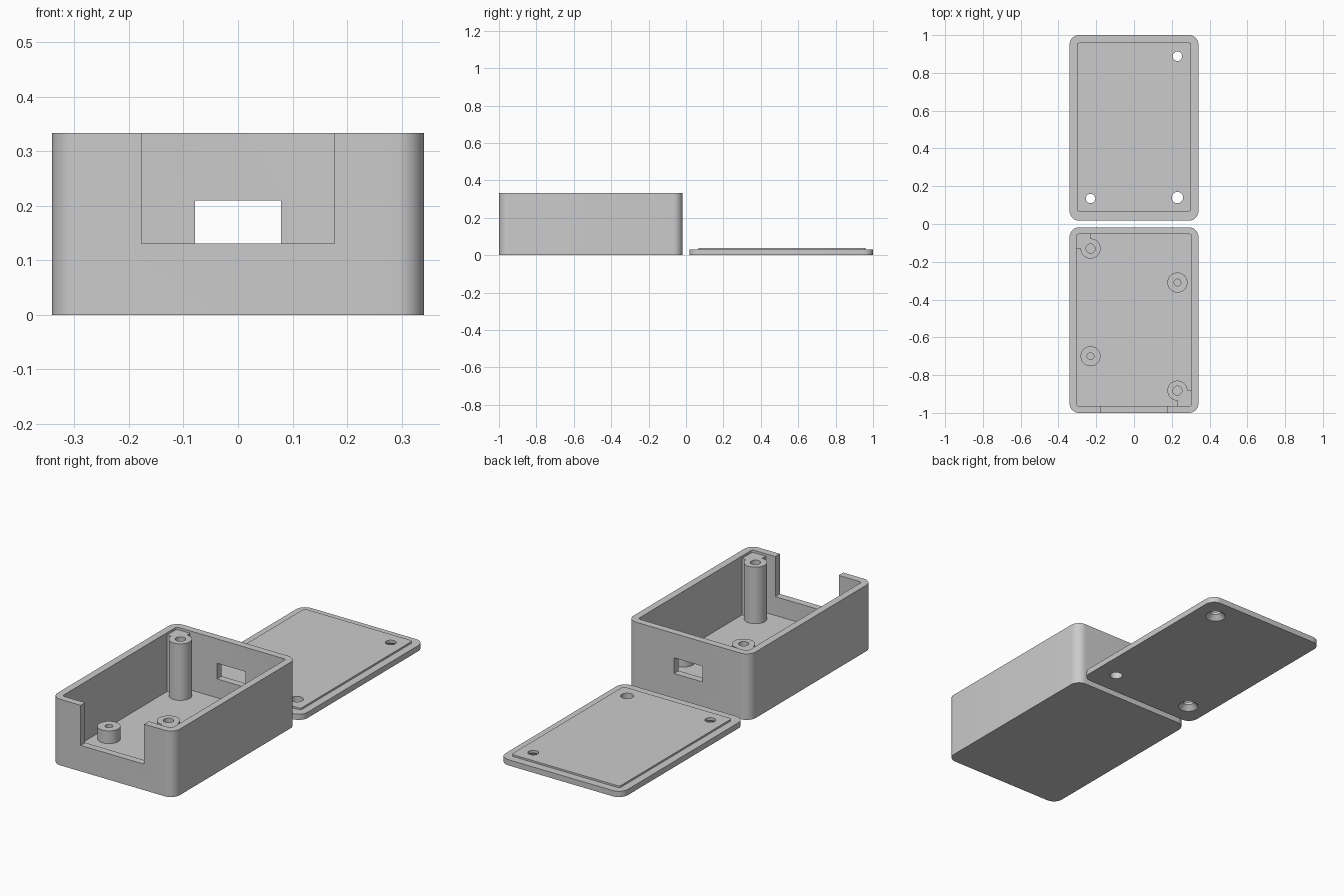
import bpy
import bmesh
from math import pi, cos, sin, radians
from mathutils import Matrix

cube = bpy.data.objects.get("Cube")
if cube:
    bpy.data.objects.remove(cube, do_unlink=True)

# One plain material
GREY = (0.6, 0.6, 0.6, 1)
grey = bpy.data.materials.new("grey plastic")
grey.use_nodes = True
grey.diffuse_color = GREY
grey.node_tree.nodes["Principled BSDF"].inputs["Base Color"].default_value = GREY

HX, WALL, HEIGHT, FLOOR = 0.341, 0.036, 0.333, 0.036
POST_TOP, POST_R = 0.321, 0.053
PLATE, LIP_TOP = 0.029, 0.038


def make(name, bm):
    bmesh.ops.recalc_face_normals(bm, faces=bm.faces)
    mesh = bpy.data.meshes.new(name)
    bm.to_mesh(mesh)
    bm.free()
    mesh.materials.append(grey)
    ob = bpy.data.objects.new(name, mesh)
    bpy.context.collection.objects.link(ob)
    return ob


def slab(name, x0, x1, y0, y1, z0, z1, radius=0.0, steps=10):
    """Upright block with rounded vertical corners."""
    bm = bmesh.new()
    corners = [(x1, y1, -1, -1), (x0, y1, 1, -1), (x0, y0, 1, 1), (x1, y0, -1, 1)]
    ring = []
    for i, (x, y, sx, sy) in enumerate(corners):
        count = steps + 1 if radius else 1
        for k in range(count):
            a = (i + k / steps) * pi / 2
            ring.append(bm.verts.new((x + radius * (sx + cos(a)) if radius else x,
                                      y + radius * (sy + sin(a)) if radius else y, z0)))
    face = bm.faces.new(ring)
    top = bmesh.ops.extrude_face_region(bm, geom=[face])["geom"]
    bmesh.ops.translate(bm, vec=(0, 0, z1 - z0),
                        verts=[v for v in top if isinstance(v, bmesh.types.BMVert)])
    return make(name, bm)


def cone(name, x, y, z0, z1, r0, r1=None):
    bm = bmesh.new()
    bmesh.ops.create_cone(bm, cap_ends=True, segments=48, radius1=r0,
                          radius2=r0 if r1 is None else r1, depth=z1 - z0,
                          matrix=Matrix.Translation((x, y, (z0 + z1) / 2)))
    return make(name, bm)


def combine(ob, other, operation="DIFFERENCE"):
    mod = ob.modifiers.new("combine", "BOOLEAN")
    mod.operation, mod.object, mod.solver = operation, other, "EXACT"
    bpy.context.view_layer.objects.active = ob
    bpy.ops.object.modifier_apply(modifier=mod.name)
    bpy.data.objects.remove(other, do_unlink=True)


def smooth(ob):
    bpy.ops.object.select_all(action="DESELECT")
    ob.select_set(True)
    bpy.context.view_layer.objects.active = ob
    bpy.ops.object.shade_smooth_by_angle(angle=radians(30))


# Open box with front cut-out and rear window
IN = HX - WALL
Y0, Y1 = -1.0, -0.018
box = slab("box", -HX, HX, Y0, Y1, 0, HEIGHT, 0.05)
combine(box, slab("cavity", -IN, IN, Y0 + WALL, Y1 - WALL, FLOOR, 0.5, 0.012, 4))
combine(box, slab("front_slot", -0.177, 0.177, -1.1, Y0 + WALL + 0.01, 0.131, 0.5))
combine(box, slab("rear_window", -0.079, 0.079, Y1 - WALL - 0.01, 0.1, 0.131, 0.21))
smooth(box)

# Short standoffs
for name, x, y in (("left_standoff", 0.23, -0.31), ("right_standoff", -0.23, -0.70)):
    post = cone(name, x, y, FLOOR - 0.01, 0.1, POST_R)
    combine(post, cone("bore", x, y, FLOOR, 0.2, 0.018))
    smooth(post)

# Tall screw posts, each filled into its nearest corner
for name, x, y, wx, wy in (("front_screw_post", 0.23, -0.882, IN + 0.01, Y0 + WALL - 0.01),
                           ("back_screw_post", -0.23, -0.13, -IN - 0.01, Y1 - WALL + 0.01)):
    post = cone(name, x, y, FLOOR - 0.01, POST_TOP, POST_R)
    combine(post, slab("web", min(x, wx), max(x, wx), min(y, wy), max(y, wy),
                       FLOOR - 0.01, POST_TOP), "UNION")
    combine(post, cone("bore", x, y, FLOOR, 0.5, 0.024))
    smooth(post)

# Lid with raised locating lip
lid = slab("lid", -HX, HX, 0.018, 1, 0, PLATE, 0.05)
combine(lid, slab("lip", -IN + 0.003, IN - 0.003, 0.067, 0.96, PLATE - 0.01, LIP_TOP, 0.012, 4), "UNION")

# Plain hole, then two countersunk screw holes
combine(lid, cone("plain_hole", 0.23, 0.14, -0.1, 0.1, 0.03))
for x, y in ((0.23, 0.888), (-0.23, 0.135)):
    combine(lid, cone("screw_hole", x, y, -0.1, 0.1, 0.025))
    combine(lid, cone("countersink", x, y, -0.001, 0.024, 0.049, 0.025))
smooth(lid)
